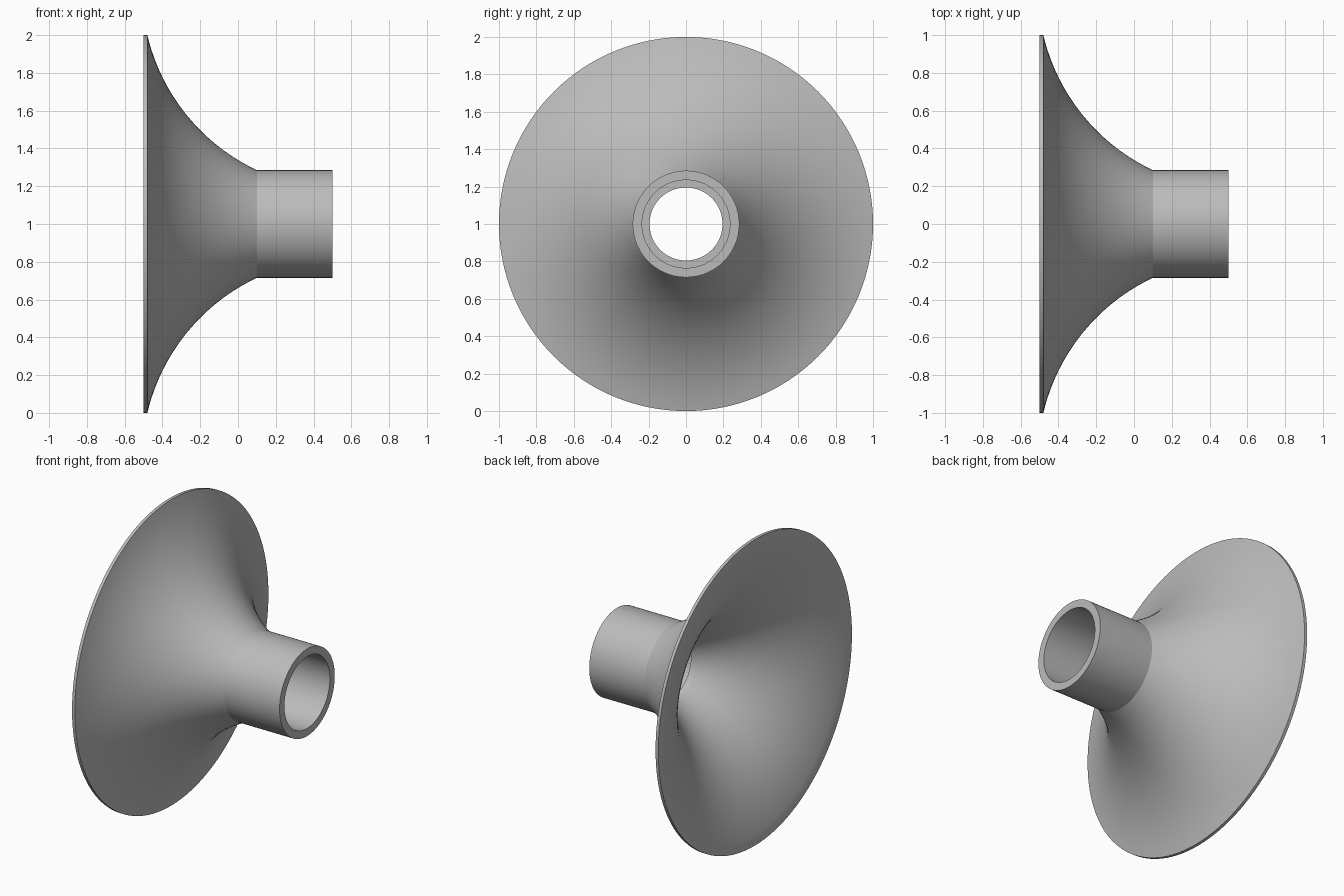
import bpy, bmesh, math

if "Cube" in bpy.data.objects:
    bpy.data.objects.remove(bpy.data.objects["Cube"])

SEGMENTS = 128

grey = bpy.data.materials.new("plain grey")
grey.diffuse_color = (0.5, 0.5, 0.5, 1)
grey.use_nodes = True
grey.node_tree.nodes["Principled BSDF"].inputs["Base Color"].default_value = grey.diffuse_color


def arc(start, end, sag, steps):
    """Points (x, radius) on a circular arc bowing towards the axis."""
    (x0, r0), (x1, r1) = start, end
    dx, dr = x1 - x0, r1 - r0
    chord = math.hypot(dx, dr)
    nx, nr = -dr / chord, dx / chord
    radius = (chord / 2) ** 2 / (2 * sag) + sag / 2
    cx = (x0 + x1) / 2 + nx * (radius - sag)
    cr = (r0 + r1) / 2 + nr * (radius - sag)
    a0 = math.atan2(r0 - cr, x0 - cx) % math.tau
    a1 = math.atan2(r1 - cr, x1 - cx) % math.tau
    angles = [a0 + (a1 - a0) * i / steps for i in range(steps + 1)]
    return [(cx + radius * math.cos(a), cr + radius * math.sin(a)) for a in angles]


def lathe(name, profile):
    """Spin a closed (x, radius) profile around the horizontal axis at z = 1."""
    bm = bmesh.new()
    rings = []
    for x, r in profile:
        rings.append([bm.verts.new((x, r * math.sin(math.tau * i / SEGMENTS),
                                    1 + r * math.cos(math.tau * i / SEGMENTS)))
                      for i in range(SEGMENTS)])
    for a, b in zip(rings, rings[1:] + rings[:1]):
        for i in range(SEGMENTS):
            j = (i + 1) % SEGMENTS
            bm.faces.new((a[i], a[j], b[j], b[i]))
    bmesh.ops.recalc_face_normals(bm, faces=bm.faces)
    mesh = bpy.data.meshes.new(name)
    bm.to_mesh(mesh)
    bm.free()
    mesh.materials.append(grey)
    obj = bpy.data.objects.new(name, mesh)
    bpy.context.collection.objects.link(obj)
    bpy.context.view_layer.objects.active = obj
    obj.select_set(True)
    bpy.ops.object.shade_smooth_by_angle(angle=math.radians(25))
    obj.select_set(False)
    return obj


# Outside: thin rim, curved flare, straight neck
outside = [(-0.5, 1.0)] + arc((-0.48, 1.0), (0.1, 0.285), 0.105, 24) + [(0.5, 0.285)]
# Inside: neck bore, stop ledge at the throat, curved flare back to the rim
bore = [(0.5, 0.235), (0.1, 0.235), (0.1, 0.195)]
inner_flare = arc((-0.5, 0.975), (0.06, 0.195), 0.105, 24)[::-1]

lathe("flared_horn", outside + bore + inner_flare)
